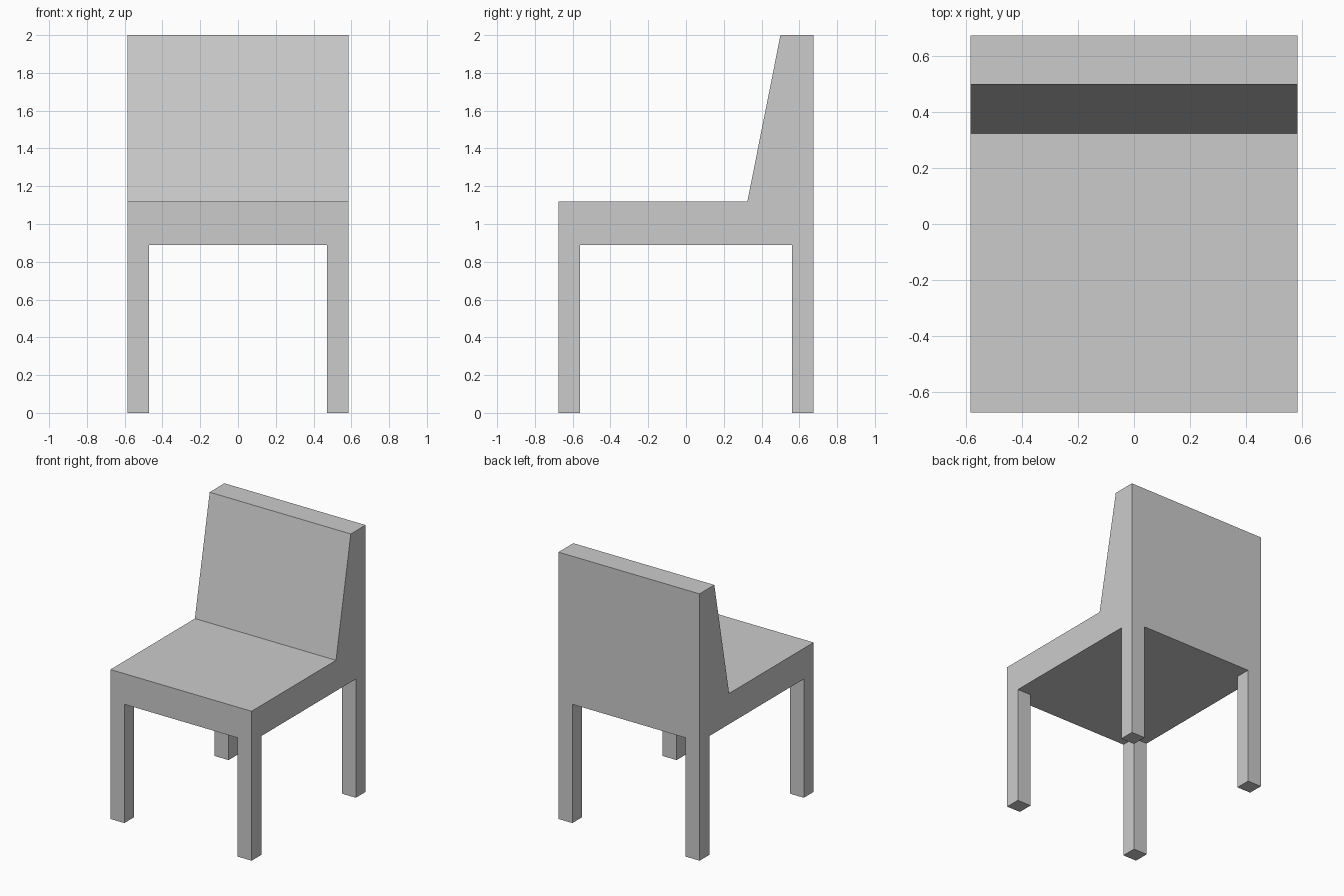
import bpy
import bmesh
import math
from mathutils import Vector

cube = bpy.data.objects.get("Cube")
if cube:
    bpy.data.objects.remove(cube, do_unlink=True)

HALF_W, HALF_D = 0.585, 0.675   # half width and half depth
LEG = 0.115                     # leg thickness
SEAT_LOW, SEAT_TOP, BACK_TOP = 0.89, 1.12, 2.0

# Plain grey material
grey = bpy.data.materials.new("plain_grey")
grey.use_nodes = True
colour = (0.6, 0.6, 0.6, 1.0)
grey.diffuse_color = colour
grey.node_tree.nodes["Principled BSDF"].inputs["Base Color"].default_value = colour

# Seat and sloping backrest: side profile (y, z) extruded across the width
profile = [(-HALF_D, SEAT_LOW), (HALF_D, SEAT_LOW), (HALF_D, BACK_TOP),
           (0.50, BACK_TOP), (0.325, SEAT_TOP), (-HALF_D, SEAT_TOP)]
bm = bmesh.new()
side = bm.faces.new([bm.verts.new((-HALF_W, y, z)) for y, z in profile])
ext = bmesh.ops.extrude_face_region(bm, geom=[side])
verts = [g for g in ext["geom"] if isinstance(g, bmesh.types.BMVert)]
bmesh.ops.translate(bm, verts=verts, vec=(2 * HALF_W, 0, 0))
bmesh.ops.recalc_face_normals(bm, faces=bm.faces[:])

# Cut lines that mark the four corner squares for the legs
for axis, half in ((Vector((1, 0, 0)), HALF_W), (Vector((0, 1, 0)), HALF_D)):
    for sign in (-1, 1):
        bmesh.ops.bisect_plane(bm, geom=bm.verts[:] + bm.edges[:] + bm.faces[:],
                               plane_co=axis * sign * (half - LEG), plane_no=axis)

# Legs: pull the corner squares of the underside down to the floor
bm.normal_update()
corners = []
for face in bm.faces:
    c = face.calc_center_median()
    if (face.normal.z < -0.9 and abs(c.x) > HALF_W - LEG
            and abs(c.y) > HALF_D - LEG):
        corners.append(face)
feet = bmesh.ops.extrude_discrete_faces(bm, faces=corners)["faces"]
for foot in feet:
    bmesh.ops.translate(bm, verts=foot.verts[:], vec=(0, 0, -SEAT_LOW))

# Merge flat neighbours so that each side is one clean face
bmesh.ops.dissolve_limit(bm, angle_limit=math.radians(1),
                         verts=bm.verts[:], edges=bm.edges[:])
bmesh.ops.recalc_face_normals(bm, faces=bm.faces[:])

mesh = bpy.data.meshes.new("chair")
bm.to_mesh(mesh)
bm.free()
mesh.materials.append(grey)
chair = bpy.data.objects.new("chair", mesh)
bpy.context.collection.objects.link(chair)
